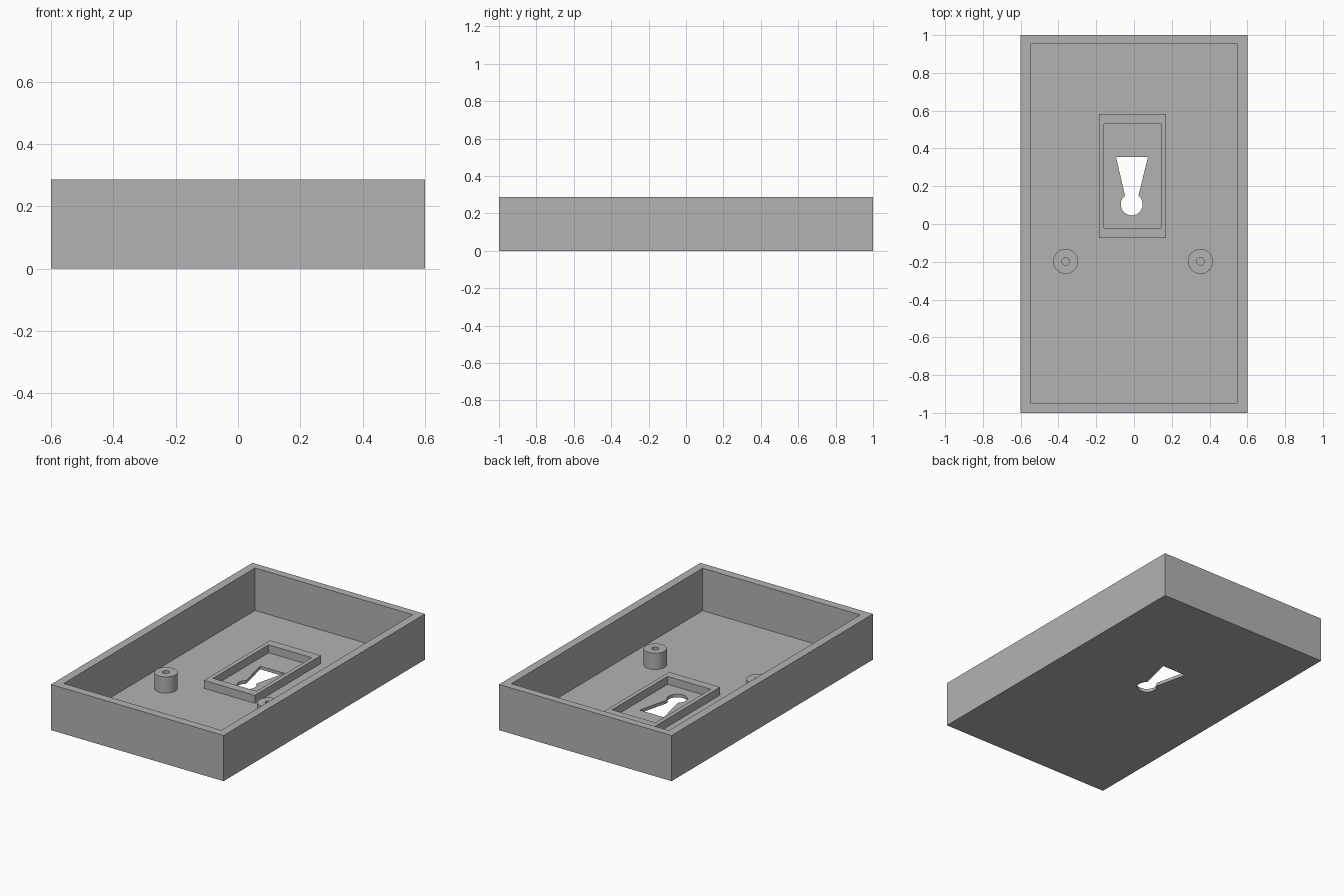
import bpy
import bmesh
from math import sin, cos, radians, tau

cube = bpy.data.objects.get("Cube")
if cube:
    bpy.data.objects.remove(cube, do_unlink=True)

grey = bpy.data.materials.new("plain grey")
grey.use_nodes = True
grey.diffuse_color = (0.45, 0.45, 0.45, 1)
grey.node_tree.nodes["Principled BSDF"].inputs["Base Color"].default_value = grey.diffuse_color

HEIGHT, FLOOR = 0.287, 0.02
SINK = 0.005  # how far parts are bedded into the floor


def rectangle(x0, x1, y0, y1):
    return [(x0, y0), (x1, y0), (x1, y1), (x0, y1)]


def circle(x, y, r, n=48):
    return [(x + r * cos(tau * i / n), y + r * sin(tau * i / n)) for i in range(n)]


def prism(name, outline, z0, z1):
    """Solid with the given outline between two heights."""
    bm = bmesh.new()
    face = bm.faces.new([bm.verts.new((x, y, z0)) for x, y in outline])
    top = bmesh.ops.extrude_face_region(bm, geom=[face])["geom"]
    verts = [v for v in top if isinstance(v, bmesh.types.BMVert)]
    bmesh.ops.translate(bm, verts=verts, vec=(0, 0, z1 - z0))
    bmesh.ops.recalc_face_normals(bm, faces=bm.faces)
    mesh = bpy.data.meshes.new(name)
    bm.to_mesh(mesh)
    bm.free()
    mesh.materials.append(grey)
    obj = bpy.data.objects.new(name, mesh)
    bpy.context.collection.objects.link(obj)
    return obj


def cut(obj, outline, z0, z1):
    """Remove a prism from an object and discard the cutter."""
    cutter = prism("cutter", outline, z0, z1)
    cutter.hide_render = True
    mod = obj.modifiers.new("cut", "BOOLEAN")
    mod.operation, mod.solver, mod.object = "DIFFERENCE", "EXACT", cutter
    select(obj)
    bpy.ops.object.modifier_apply(modifier=mod.name)
    bpy.data.objects.remove(cutter, do_unlink=True)


def select(obj):
    bpy.ops.object.select_all(action="DESELECT")
    obj.select_set(True)
    bpy.context.view_layer.objects.active = obj


# Keyhole outline: flared slot running into a round end
keyhole = [(-0.095, 0.355), (0.074, 0.355)]
for i in range(33):
    a = radians(52 - 284 * i / 32)
    keyhole.append((-0.012 + 0.058 * cos(a), 0.104 + 0.058 * sin(a)))

# Open tray with thin floor and keyhole
tray = prism("tray", rectangle(-0.6, 0.6, -1, 1), 0, HEIGHT)
cut(tray, rectangle(-0.548, 0.548, -0.948, 0.952), FLOOR, 1)
cut(tray, keyhole, -1, 1)

# Raised rim around the keyhole
rim = prism("keyhole_rim", rectangle(-0.185, 0.169, -0.074, 0.583), FLOOR - SINK, 0.07)
cut(rim, rectangle(-0.158, 0.143, -0.021, 0.529), -1, 1)

# Hollow screw posts
posts = []
for name, x in (("right_post", -0.362), ("left_post", 0.352)):
    post = prism(name, circle(x, -0.198, 0.066), FLOOR - SINK, 0.122)
    cut(post, circle(x, -0.198, 0.02, 32), FLOOR, 1)
    posts.append(post)

for obj in [tray, rim] + posts:
    select(obj)
    bpy.ops.object.shade_smooth_by_angle(angle=radians(30))
